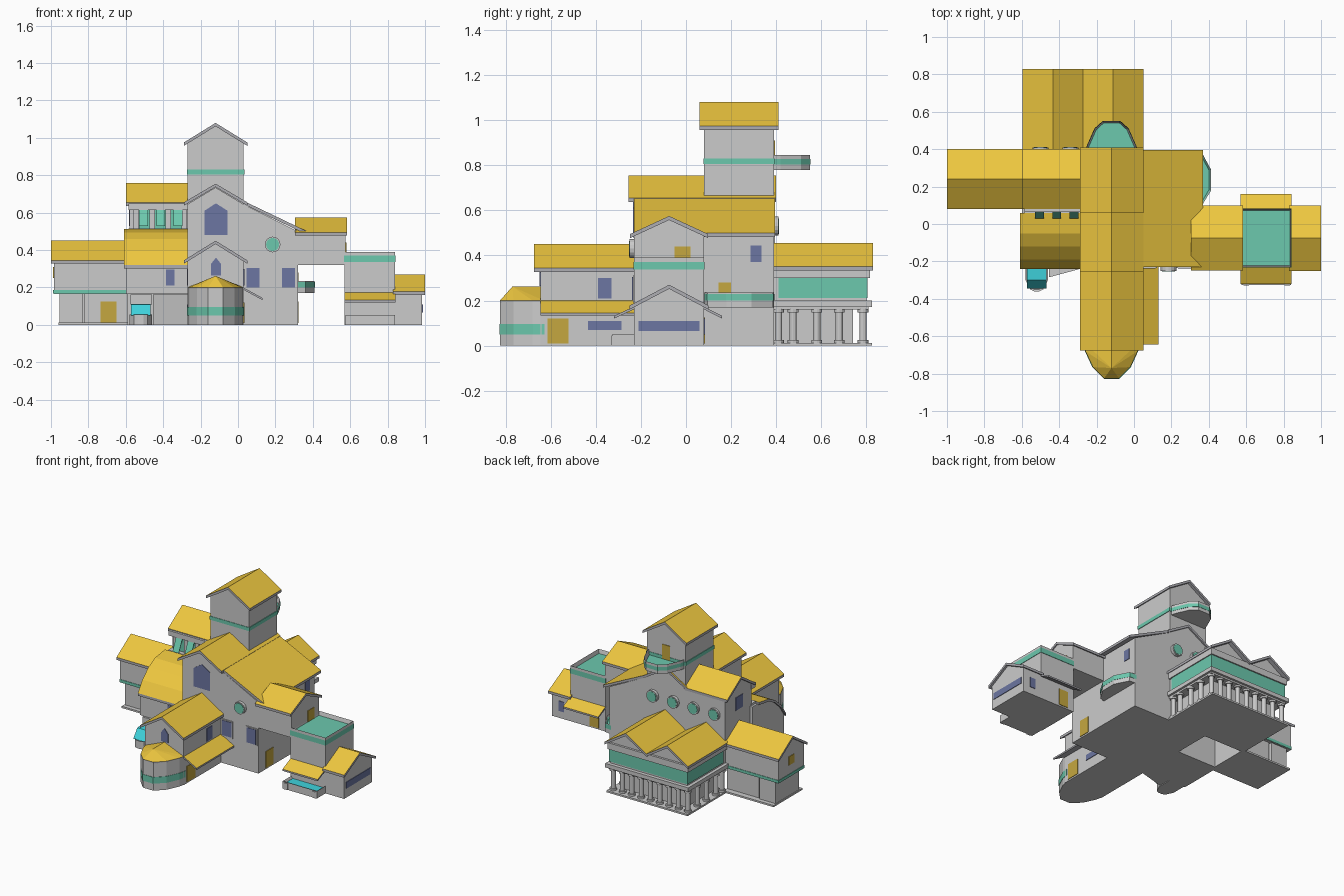
import bpy, bmesh, math
from mathutils import Vector

if "Cube" in bpy.data.objects:
    bpy.data.objects.remove(bpy.data.objects["Cube"])


def mat(name, r, g, b):
    m = bpy.data.materials.new(name)
    m.diffuse_color = (r, g, b, 1)
    m.use_nodes = True
    m.node_tree.nodes["Principled BSDF"].inputs["Base Color"].default_value = m.diffuse_color
    return m


ORANGE = mat("roof_orange", .85, .57, .05)
GREEN = mat("band_green", .15, .58, .42)
NAVY = mat("window_navy", .15, .18, .36)
TEAL = mat("water_teal", .05, .65, .72)
DOOR = mat("door_ochre", .56, .39, .05)
DARK = mat("trim_dark", .42, .42, .45)


def finish(name, bm, *mats):
    bmesh.ops.recalc_face_normals(bm, faces=bm.faces)
    if len(mats) == 2:  # second material goes on upward faces
        for f in bm.faces:
            f.material_index = int(f.normal.z > .2)
    me = bpy.data.meshes.new(name)
    bm.to_mesh(me)
    bm.free()
    for m in mats:
        if m:
            me.materials.append(m)
    ob = bpy.data.objects.new(name, me)
    bpy.context.collection.objects.link(ob)
    return ob


def prism(name, pts, axis, a, b, *mats, rim=0, depth=0):
    """Extrude a 2D outline along an axis; rim/depth sink the top to leave a parapet."""
    put = {'x': lambda p, t: (t, p[0], p[1]), 'y': lambda p, t: (p[0], t, p[1]),
           'z': lambda p, t: (p[0], p[1], t)}[axis]
    bm = bmesh.new()
    lo = [bm.verts.new(put(p, a)) for p in pts]
    hi = [bm.verts.new(put(p, b)) for p in pts]
    bm.faces.new(lo)
    top = bm.faces.new(hi)
    for i in range(len(pts)):
        j = (i + 1) % len(pts)
        bm.faces.new((lo[i], lo[j], hi[j], hi[i]))
    if rim:
        bmesh.ops.recalc_face_normals(bm, faces=bm.faces)
        bmesh.ops.inset_region(bm, faces=[top], thickness=rim)
        bmesh.ops.translate(bm, verts=top.verts, vec=(0, 0, -depth))
    return finish(name, bm, *mats)


def box(name, x0, x1, y0, y1, z0, z1, *mats, **kw):
    return prism(name, [(x0, y0), (x1, y0), (x1, y1), (x0, y1)], 'z', z0, z1, *mats, **kw)


def roof(name, pts, axis, a, b, t=.018):
    """Roof shell following a polyline, orange on top."""
    return prism(name, pts + [(u, z - t) for u, z in reversed(pts)], axis, a, b, DARK, ORANGE)


def gable_house(name, axis, c, half, eave, rise, a, b, z0=0, over=.02, over_a=.02, over_b=.02):
    """Gabled body with an overhanging roof along the axis."""
    k = rise / (half + over)
    prism(name + "_walls", [(c - half, z0), (c + half, z0), (c + half, eave + k * over - .012),
          (c, eave + rise - .012), (c - half, eave + k * over - .012)], axis, a, b)
    h = half + over
    roof(name + "_roof", [(c - h, eave), (c, eave + rise), (c + h, eave)], axis, a - over_a, b + over_b)


def grow(pts, d):
    c = sum((Vector(p) for p in pts), Vector((0, 0))) / len(pts)
    return [tuple(Vector(p) + (Vector(p) - c).normalized() * d) for p in pts]


def cyl(name, r, h, loc, rot=(0, 0, 0), m=None, n=12):
    bpy.ops.mesh.primitive_cylinder_add(vertices=n, radius=r, depth=h, location=loc, rotation=rot)
    ob = bpy.context.object
    ob.name = name
    if m:
        ob.data.materials.append(m)


def porthole(name, x, y, z, side):
    q = (math.pi / 2, 0, 0)
    cyl(name + "_rim", .042, .03, (x, y, z), q, n=16)
    cyl(name + "_glass", .035, .034, (x, y + side * .001, z), q, GREEN, 16)


# Tower with band and rear balcony
gable_house("tower", 'y', -.12, .15, .975, .105, .08, .39, z0=.4)
box("tower_band", -.274, .034, .077, .393, .805, .83, GREEN)
bal = [(-.26, .38), (-.25, .42), (-.21, .51), (-.165, .55), (-.075, .55), (-.03, .51), (.01, .42), (.02, .38)]
prism("tower_balcony", bal, 'z', .78, .845, rim=.012, depth=.045)
prism("tower_balcony_band", grow(bal, .002), 'z', .803, .828, GREEN, rim=.012, depth=.02)
box("tower_door", -.15, -.09, .38, .394, .80, .91, DOOR)

# Main hall with long right slope
prism("hall_walls", [(-.27, 0), (.32, 0), (.32, .50), (.03, .645), (-.12, .735), (-.27, .645)], 'y', -.23, .39)
roof("hall_gable_roof", [(-.29, .655), (-.12, .755), (.05, .655)], 'y', -.255, .40)
roof("hall_side_roof", [(.03, .663), (.37, .50)], 'y', -.23, .395)
prism("hall_gable_window", [(-.18, .48), (-.055, .48), (-.055, .61), (-.118, .65), (-.18, .61)], 'y', -.234, -.22, NAVY)
for i, x in enumerate((.045, .235)):
    box(f"hall_window_frame_{i}", x - .008, x + .078, -.236, -.22, .192, .312)
    box(f"hall_window_{i}", x, x + .07, -.239, -.22, .20, .305, NAVY)
porthole("front_porthole", .185, -.235, .43, -1)
box("hall_side_window", .31, .324, .285, .335, .37, .445, NAVY)
box("hall_side_door", .31, .324, -.15, -.07, .01, .125, DOOR)
box("balcony_door", .31, .324, .145, .20, .18, .28, DOOR)
side = [(.31, .08), (.36, .095), (.41, .18), (.41, .29), (.36, .385), (.31, .39)]
prism("side_balcony", side, 'z', .17, .235, rim=.012, depth=.045)
prism("side_balcony_band", grow(side, .002), 'z', .20, .23, GREEN, rim=.012, depth=.02)

# Bridge wing and right block with flat roof
gable_house("bridge", 'x', -.075, .155, .495, .08, .32, .575, z0=.32, over=.018, over_a=.015, over_b=.008)
box("bridge_door", .56, .579, -.05, .02, .36, .44, DOOR)
box("block", .57, .84, -.23, .08, 0, .39, rim=.018, depth=.05)
box("block_band", .567, .843, -.233, .083, .337, .372, GREEN, rim=.01, depth=.01)
for s, y0, y1 in (("front", -.22, -.32), ("back", .07, .16)):
    roof(f"block_{s}_awning", [(y0, .178), (y1, .132)], 'x', .57, .843, t=.012)
box("block_back_door", .62, .69, .07, .084, .01, .125, DOOR)
box("pool_basin", .575, .84, -.325, -.22, 0, .052, rim=.015, depth=.02)
box("pool_water", .59, .825, -.31, -.235, .03, .04, TEAL)
for x in (.60, .82):
    box("pool_pier", x - .015, x + .015, -.33, -.31, 0, .045)
gable_house("end_house", 'x', -.075, .155, .178, .092, .83, .985, over_a=0, over_b=.015)
box("end_house_window", .97, .989, -.21, .06, .065, .11, NAVY)
box("end_house_back_window", .89, .93, .07, .084, .05, .12, NAVY)

# Front wing with pointed window and side awning
gable_house("front_wing", 'y', -.12, .15, .345, .105, -.645, -.22, over_a=.03, over_b=0)
prism("front_wing_window", [(-.145, .265), (-.09, .265), (-.09, .325), (-.118, .36), (-.145, .325)], 'y', -.649, -.63, NAVY)
roof("wing_awning", [(.02, .205), (.13, .145)], 'y', -.645, -.23, t=.012)
box("wing_door", .02, .034, -.615, -.52, .01, .12, DOOR)
for nm, x0, x1 in (("right", .02, .034), ("left", -.274, -.26)):
    box(f"wing_low_window_{nm}", x0, x1, -.435, -.285, .07, .11, NAVY)
    box(f"wing_high_window_{nm}", x0, x1, -.39, -.33, .21, .30, NAVY)

# Faceted apse at the front
half_apse = [(.15, -.63), (.14, -.68), (.10, -.765), (.04, -.825)]
apse = [(-.12 + x, y) for x, y in half_apse] + [(-.12 - x, y) for x, y in reversed(half_apse)]
prism("apse_walls", apse, 'z', 0, .195)
prism("apse_band", grow(apse, .003), 'z', .05, .095, GREEN)
bm = bmesh.new()
for x, y in apse:
    for z in (.19, .20):
        bm.verts.new((x, y, z))
for y in (-.77, -.63):
    bm.verts.new((-.12, y, .262))
bmesh.ops.convex_hull(bm, input=bm.verts)
finish("apse_roof", bm, DARK, ORANGE)

# Left annex under a curved roof
curve = [(-.24, .32), (-.19, .395), (-.12, .458), (-.05, .495), (.06, .512)]
prism("annex_walls", [(-.23, .165)] + [(y + .008, z - .012) for y, z in curve] + [(.12, .50), (.12, .165)], 'x', -.60, -.26)
roof("annex_roof", curve, 'x', -.61, -.27)
box("annex_base", -.59, -.26, -.20, .12, 0, .17)
box("annex_window", -.385, -.34, -.234, -.22, .21, .295, NAVY)
prism("annex_angled_wall", [(-.455, -.285), (-.27, -.235), (-.27, -.19), (-.455, -.19)], 'z', 0, .163)
bay = [(-.58, -.19), (-.58, -.30), (-.555, -.35), (-.535, -.36), (-.505, -.36), (-.485, -.35), (-.46, -.30), (-.46, -.19)]
prism("bay_base", bay, 'z', 0, .055, rim=.01, depth=.01)
prism("bay_glass", [(-.19, .05), (-.345, .05), (-.30, .11), (-.19, .115)], 'x', -.572, -.468, TEAL)
box("bay_header", -.575, -.46, -.24, -.19, .11, .163)

# Upper loft with shutters and posts
gable_house("loft", 'x', .24, .14, .655, .105, -.58, -.27, z0=.3, over_b=0)
box("loft_lintel", -.585, -.27, .065, .11, .615, .65)
box("loft_sill", -.585, -.27, .06, .11, .50, .515)
box("loft_glazing", -.53, -.29, .09, .097, .515, .615, GREEN)
for i in range(4):
    x = -.545 + i * .086
    box(f"loft_post_{i}", x - .014, x + .014, .075, .105, .51, .62)
for i in range(3):
    prism(f"loft_shutter_{i}", [(.03, .53), (.036, .53), (.075, .615), (.069, .615)], 'x',
          -.53 + i * .093, -.482 + i * .093, GREEN)
box("loft_window", -.584, -.57, .20, .28, .53, .62, NAVY)
box("loft_rear_wall", -.58, -.26, .36, .395, .3, .645)
for i in range(4):
    porthole(f"rear_porthole_{i}", -.02 - i * .16, .395, .53, 1)

# Left wing
gable_house("left_wing", 'x', .24, .14, .345, .105, -.985, -.57, z0=.165, over_a=.015)
box("left_wing_band", -.988, -.58, .097, .383, .167, .187, GREEN)
box("left_wing_ground_floor", -.82, -.57, .12, .36, 0, .17)
box("left_wing_store", -.955, -.83, .11, .37, 0, .166)
box("left_wing_inner", -.84, -.81, .14, .34, 0, .166)
box("left_wing_door", -.735, -.65, .116, .13, .01, .125, DOOR)
box("left_wing_end_window", -.989, -.97, .21, .27, .25, .31, DOOR)
box("left_wing_slab", -.96, -.57, .08, .40, 0, .012)

# Rear portico: twin gables on columns
for i, c in enumerate((-.433, -.111)):
    prism(f"portico_gable_{i}", [(c - .145, .33), (c + .145, .33), (c + .145, .345), (c, .44), (c - .145, .345)], 'y', .37, .80)
    roof(f"portico_roof_{i}", [(c - .163, .352), (c, .455), (c + .163, .352)], 'y', .38, .83)
box("portico_core", -.52, -.03, .38, .74, 0, .17)
box("portico_base", -.59, .04, .38, .825, 0, .012)
box("portico_floor", -.595, .05, .38, .825, .172, .20)
box("portico_floor_trim", -.58, .035, .38, .81, .16, .175)
box("portico_upper", -.572, .028, .38, .80, .20, .34)
box("portico_frieze", -.577, .033, .41, .806, .212, .30, GREEN)
box("portico_corner_trim", -.585, .04, .38, .815, .30, .345)
spots = [(-.565 + i * .0725, .785) for i in range(9)]
spots += [(x, y) for x in (-.565, .015) for y in (.41, .475, .58, .68)]
for i, (x, y) in enumerate(spots):
    cyl(f"column_{i}", .016, .15, (x, y, .087))
    for z in (.018, .155):
        cyl(f"column_cap_{i}", .024, .014, (x, y, z))
